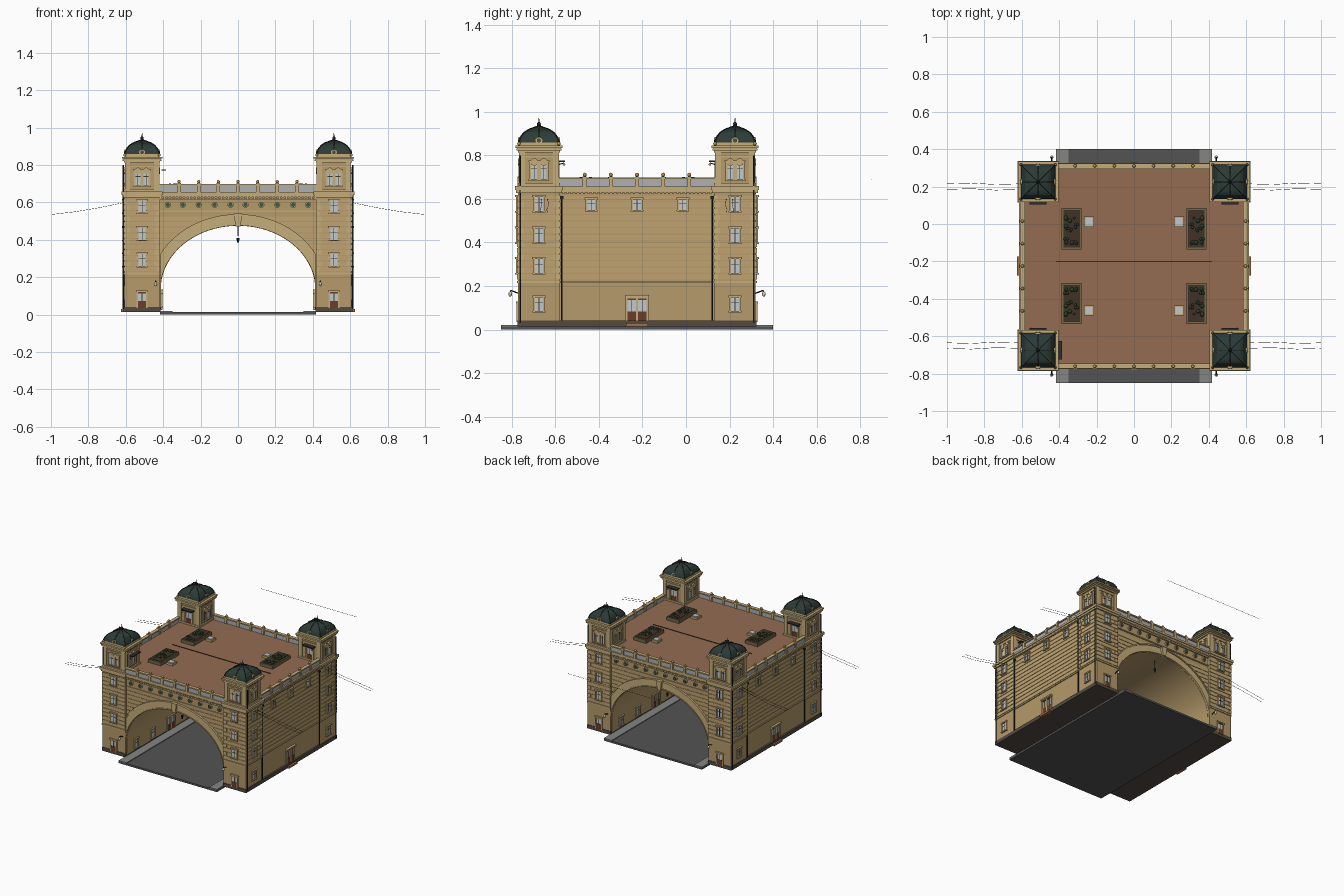
import bpy, bmesh, math, random
from mathutils import Vector, Matrix

if "Cube" in bpy.data.objects:
    bpy.data.objects.remove(bpy.data.objects["Cube"])
random.seed(4)
CY = -0.225                      # building centre in y
parts = {}
COL = {}


def bm_of(name):
    if name not in parts:
        parts[name] = bmesh.new()
    return parts[name]


def flips(m):
    return [(a, b) for a in ((1, -1) if 'x' in m else (1,)) for b in ((1, -1) if 'y' in m else (1,))]


def box(part, x0, x1, y0, y1, z0, z1, m='xy'):
    for a, b in flips(m):
        M = Matrix.Translation((a*(x0+x1)/2, b*(y0+y1)/2, (z0+z1)/2)) @ Matrix.Diagonal(
            (abs(x1-x0), abs(y1-y0), abs(z1-z0), 1))
        bmesh.ops.create_cube(bm_of(part), size=1, matrix=M)


def rod(part, p, q, r, r2=None, seg=8, m='xy'):
    for a, b in flips(m):
        P, Q = (Vector((v[0]*a, v[1]*b, v[2])) for v in (p, q))
        M = Matrix.Translation((P+Q)/2) @ (Q-P).to_track_quat('Z', 'Y').to_matrix().to_4x4()
        bmesh.ops.create_cone(bm_of(part), cap_ends=True, segments=seg, radius1=r,
                              radius2=r if r2 is None else r2, depth=(Q-P).length, matrix=M)


def ball(part, p, r, m='xy', sz=1):
    for a, b in flips(m):
        M = Matrix.Translation((p[0]*a, p[1]*b, p[2])) @ Matrix.Diagonal((1, 1, sz, 1))
        bmesh.ops.create_uvsphere(bm_of(part), u_segments=10, v_segments=6, radius=r, matrix=M)


def prism(part, pts, y0, y1, m=''):
    bm = bm_of(part)
    for _, b in flips(m):
        A = [bm.verts.new((x, b*y0, z)) for x, z in pts]
        B = [bm.verts.new((x, b*y1, z)) for x, z in pts]
        bm.faces.new(A)
        bm.faces.new(B[::-1])
        for i in range(len(A)):
            j = (i+1) % len(A)
            bm.faces.new((A[j], A[i], B[i], B[j]))


def fbox(part, ax, u, w, d0, d1, z0, z1, m):
    """Box on a wall whose normal is ax; u along the wall, d outward."""
    if ax == 'y':
        box(part, u-w/2, u+w/2, d0, d1, z0, z1, m)
    else:
        box(part, d0, d1, u-w/2, u+w/2, z0, z1, m)


def window(ax, u, d, z0, w, h, m='xy', s=1, door=False):
    fbox('window_glass', ax, u, w, d-.004*s, d+.003*s, z0, z0+h, m)
    for k in (-1, 1):
        fbox('window_trim', ax, u+k*(w/2+.004), .009, d, d+.008*s, z0, z0+h, m)
    fbox('window_trim', ax, u, w+.024, d, d+.011*s, z0+h, z0+h+.009, m)
    fbox('dark_frames', ax, u, w*.08, d, d+.005*s, z0, z0+h, m)
    if door:
        fbox('doors', ax, u, w, d, d+.006*s, z0, z0+h*.45, m)
        fbox('doors', ax, u, w, d, d+.006*s, z0+h*.93, z0+h, m)
    else:
        fbox('window_trim', ax, u, w+.022, d, d+.012*s, z0-.007, z0, m)
        fbox('dark_frames', ax, u, w, d, d+.005*s, z0+h*.6, z0+h*.64, m)


# Road and kerbs
box('road', -.416, .416, -.625, .625, 0, .014, '')
box('kerbs', .35, .416, -.625, .625, .012, .02, 'x')

# Main block with an arched passage
AX, AB, AZ = .413, .34, .135
arch = [(AX*math.cos(t), AZ+AB*math.sin(t)) for t in (math.pi*i/40 for i in range(41))]
prism('main_block', [(.597, .63), (.597, .03), (AX, .03)] + arch + [(-AX, .03), (-.597, .03), (-.597, .63)], -.53, .53)
box('plinth', .414, .611, -.549, .549, .015, .042, 'x')


def band(part, a0, b0, a1, b1, y1):
    xs = [.414*math.sin(math.pi*(i/40-.5)) for i in range(41)]
    f = lambda a, b, x: AZ+b*math.sqrt(max(0, 1-(x/a)**2))
    prism(part, [(x, f(a0, b0, x)) for x in xs] + [(x, f(a1, b1, x)) for x in xs[::-1]], .525, y1, 'y')


# Arch mouldings and keystone
band('archivolt', .415, .341, .463, .395, .540)
band('arch_rims', .463, .392, .470, .402, .547)
band('arch_rims', .415, .341, .420, .348, .545)
prism('keystone', [(-.014, .47), (.014, .47), (.022, .54), (-.022, .54)], .53, .555, 'y')

# Tower shafts, string courses, rustication and quoins
box('tower_shafts', .416, .606, .355, .545, .03, .64)
box('string_course', .416, .612, .350, .551, .214, .224)
box('string_course', .59, .604, -.355, .355, .214, .224, 'x')
for i in range(13):
    z0, z1 = .230+i*.030, .255+i*.030
    box('stone_courses', .59, .600, -.355, .355, z0, z1, 'x')
    box('stone_courses', .417, .609, .352, .548, z0, z1)
    if .31 < z0 < .51:
        x0 = .475*math.sqrt(1-((z1-.135)/.402)**2) if z1 < .535 else 0
        box('stone_courses', min(x0+.006, .41), .417, .52, .533, z0, z1)
    w = .03 if i % 2 else .02
    for x0, x1 in ((.416, .416+w), (.611-w, .611)):
        box('quoins', x0, x1, .55-w, .55, z0, z1)
    box('quoins', .611-w, .611, .351, .351+w, z0, z1)

# Frieze: band, medallions and dentils
box('frieze_band', -.416, .416, .52, .537, .548, .556, 'y')
box('frieze_band', -.416, .416, .52, .540, .612, .622, 'y')
for x in (.04, .125, .21, .295, .375):
    rod('medallion_rings', (x, .53, .587), (x, .540, .587), .016, seg=16)
    rod('medallions', (x, .53, .587), (x, .544, .587), .011, seg=16)
for i in range(22):
    box('dentils', .008+i*.019, .017+i*.019, .53, .547, .622, .632)
for i in range(18):
    box('dentils', .59, .611, .01+i*.019, .019+i*.019, .622, .632)

# Main cornice and roof deck
box('cornice', -.608, .608, -.543, .543, .630, .642, '')
box('cornice', -.614, .614, -.550, .550, .642, .656, '')
box('cornice', .41, .616, .345, .555, .626, .640)
box('cornice', .405, .622, .340, .561, .640, .658)
box('roof_deck', -.585, .585, -.52, .52, .65, .660, '')
box('roof_joint', -.417, .417, .022, .028, .658, .663, '')

# Parapets with coping, posts and ball caps
box('parapet_panels', -.42, .42, .530, .540, .655, .692, 'y')
box('parapet_panels', .592, .602, -.36, .36, .655, .692, 'x')
box('coping', -.42, .42, .522, .548, .690, .699, 'y')
box('coping', .584, .610, -.36, .36, .690, .699, 'x')
for i in range(-3, 4):
    box('parapet_posts', i*.105-.009, i*.105+.009, .522, .549, .655, .703, 'y')
    ball('parapet_balls', (i*.105, .536, .711), .009, 'y')
for i in range(-2, 3):
    box('parapet_posts', .584, .611, i*.12-.009, i*.12+.009, .655, .703, 'x')
    ball('parapet_balls', (.597, i*.12, .711), .009, 'x')

# Tower belvederes
TX, TY = .513, .45


def sq(part, h, z0, z1):
    box(part, TX-h, TX+h, TY-h, TY+h, z0, z1)


sq('belvedere', .086, .655, .82)
for a in (-1, 1):
    for b in (-1, 1):
        x, y = TX+a*.078, TY+b*.078
        box('corner_pilasters', x-.014, x+.014, y-.014, y+.014, .655, .815)
        ball('corner_balls', (TX+a*.092, TY+b*.092, .853), .008)
for h, z0, z1 in ((.096, .655, .672), (.091, .790, .796), (.097, .812, .822), (.104, .822, .830), (.108, .834, .844)):
    sq('belvedere_cornice', h, z0, z1)
sq('belvedere', .098, .828, .836)
sq('dome_drum', .090, .84, .862)

# Square domes with ribs and finials
prof = [(.092, .858), (.090, .870), (.083, .886), (.069, .904), (.048, .918), (.024, .927), (.010, .932)]
for (h0, z0), (h1, z1) in zip(prof, prof[1:]):
    for sx, sy in flips('xy'):
        M = Matrix.Translation((sx*TX, sy*TY, (z0+z1)/2)) @ Matrix.Rotation(math.pi/4, 4, 'Z')
        bmesh.ops.create_cone(bm_of('domes'), cap_ends=True, segments=4, radius1=h0*2**.5, radius2=h1*2**.5,
                              depth=z1-z0, matrix=M)
    for a, b in ((1, 1), (1, -1), (-1, 1), (-1, -1), (0, 1), (0, -1), (1, 0), (-1, 0)):
        rod('dome_ribs', (TX+a*h0, TY+b*h0, z0), (TX+a*h1, TY+b*h1, z1), .003, seg=6)
rod('finials', (TX, TY, .925), (TX, TY, .940), .012, .008)
ball('finials', (TX, TY, .944), .009)
rod('finials', (TX, TY, .945), (TX, TY, .972), .003, .001)

# Belvedere windows and round dome lights on four sides
for s in (1, -1):
    for ax, u, c in (('x', TY, TX), ('y', TX, TY)):
        if s == 1 or ax == 'x':
            for k in (-.022, .022):
                window(ax, u+k, c+s*.086, .690, .028, .078, s=s)
                d = c+s*.086
                P, Q = ((d, u+k, .769), (d+s*.01, u+k, .769)) if ax == 'x' else ((u+k, d, .769), (u+k, d+s*.01, .769))
                rod('window_trim', P, Q, .017, seg=16)
        for r, o, n in ((.016, .094, 'medallion_rings'), (.010, .097, 'medallions')):
            P, Q = ((c+s*.06, u, .868), (c+s*o, u, .868)) if ax == 'x' else ((u, c+s*.06, .868), (u, c+s*o, .868))
            rod(n, P, Q, r, seg=14)

# Roof doors with canopies
window('y', TX, TY-.086, .662, .05, .095, s=-1, door=True)
box('canopies', TX-.045, TX+.045, TY-.120, TY-.086, .770, .777)
box('canopies', -.41, -.385, -.50, -.40, .770, .777, '')

# Tower shaft windows and doors
for z in (.26, .40, .545):
    window('y', TX, .548, z, .038, .064)
    window('x', TY, .609, z, .038, .064)
window('x', TY, .606, .085, .036, .062)
window('y', TX, .545, .035, .042, .085, door=True)
# Side wall windows, side door, passage doors
for y in (-.21, 0, .21):
    window('x', y, .600, .548, .036, .05, 'x')
for y in (-.024, .024):
    window('x', y, .598, .035, .040, .108, 'x', door=True)
    window('x', y, .413, .025, .036, .100, 'x', s=-1, door=True)
box('window_trim', .597, .614, -.055, .055, .148, .158, 'x')
box('door_steps', .6, .625, -.05, .05, .015, .030, 'x')
for y in (.22, .42):
    window('x', y, .413, .045, .034, .062, s=-1)

# Downpipes
rod('downpipes', (.606, .345, .03), (.606, .345, .61), .004)
rod('downpipes', (.613, .536, .03), (.613, .536, .80), .004)
box('downpipes', .6, .613, .337, .353, .600, .612)

# Lamps: arch brackets, roof brackets, hanging lanterns
rod('lamp_arms', (.440, .54, .165), (.440, .580, .180), .003)
rod('lamp_arms', (.440, .580, .180), (.440, .582, .170), .003)
ball('lamps', (.440, .582, .163), .009, sz=1.3)
rod('lamp_arms', (.55, .365, .755), (.55, .335, .765), .002)
ball('lamps', (.55, .335, .758), .006)
for y in (0, .45):
    rod('lamp_arms', (0, y, .475), (0, y, .42), .002, m='y')
    rod('lamp_arms', (0, y, .385), (0, y, .41), .005, .009, m='y')

# Planters with shrubs, and skylights
box('planters', .28, .387, .09, .31, .655, .685)
box('soil', .290, .377, .10, .30, .680, .688)
for i in range(20):
    ball('shrubs', (random.uniform(.297, .37), random.uniform(.11, .29), .69), random.uniform(.006, .012))
box('skylight_curbs', .213, .267, .21, .264, .655, .675)
box('window_glass', .221, .259, .218, .256, .670, .679)

# Overhead wires
for y in (.410, .440):
    pts = [(.605, y, .600), (.74, y-.004, .572), (.87, y+.004, .550), (1.0, y, .535)]
    for p, q in zip(pts, pts[1:]):
        rod('wires', p, q, .0010, seg=5)
rod('wires', (-.41, 1.078, .69), (.41, 1.078, .69), .0010, seg=5, m='')

# Colours (screen values) and object creation
TAN, TRIM, DARK, GREEN = (180, 153, 106), (196, 172, 122), (38, 42, 42), (62, 88, 74)
COL = dict(road=(84, 84, 84), kerbs=(132, 132, 130), plinth=(84, 76, 68), roof_deck=(146, 108, 83),
           roof_joint=(60, 45, 38), parapet_panels=(172, 174, 176), domes=(48, 62, 58), dome_ribs=(34, 44, 42),
           finials=DARK, window_glass=(190, 200, 204), dark_frames=(70, 58, 46), doors=(108, 62, 42), canopies=(52, 50, 48),
           downpipes=DARK, lamp_arms=DARK, lamps=(225, 215, 180), wires=DARK, medallions=GREEN,
           planters=(112, 104, 72), soil=(66, 54, 44), shrubs=(48, 66, 42), parapet_balls=(186, 152, 76),
           corner_balls=(186, 152, 76), skylight_curbs=TRIM, door_steps=(160, 110, 75), main_block=TAN,
           tower_shafts=TAN, stone_courses=(190, 162, 112), belvedere=TAN)
mats = {}
for name, bm in parts.items():
    bmesh.ops.recalc_face_normals(bm, faces=bm.faces[:])
    me = bpy.data.meshes.new(name)
    bm.to_mesh(me)
    bm.free()
    ob = bpy.data.objects.new(name, me)
    ob.location.y = CY
    bpy.context.collection.objects.link(ob)
    c = COL.get(name, TRIM)
    if c not in mats:
        mats[c] = bpy.data.materials.new(name + '_colour')
        mats[c].diffuse_color = [(v/255)**2.2 for v in c] + [1]
    me.materials.append(mats[c])
    bpy.ops.object.select_all(action='DESELECT')
    ob.select_set(True)
    bpy.context.view_layer.objects.active = ob
    bpy.ops.object.shade_smooth_by_angle(angle=math.radians(35))

for m in bpy.data.materials:
    if m.users and not m.is_grease_pencil:
        m.use_nodes = True
        m.node_tree.nodes["Principled BSDF"].inputs["Base Color"].default_value = m.diffuse_color
